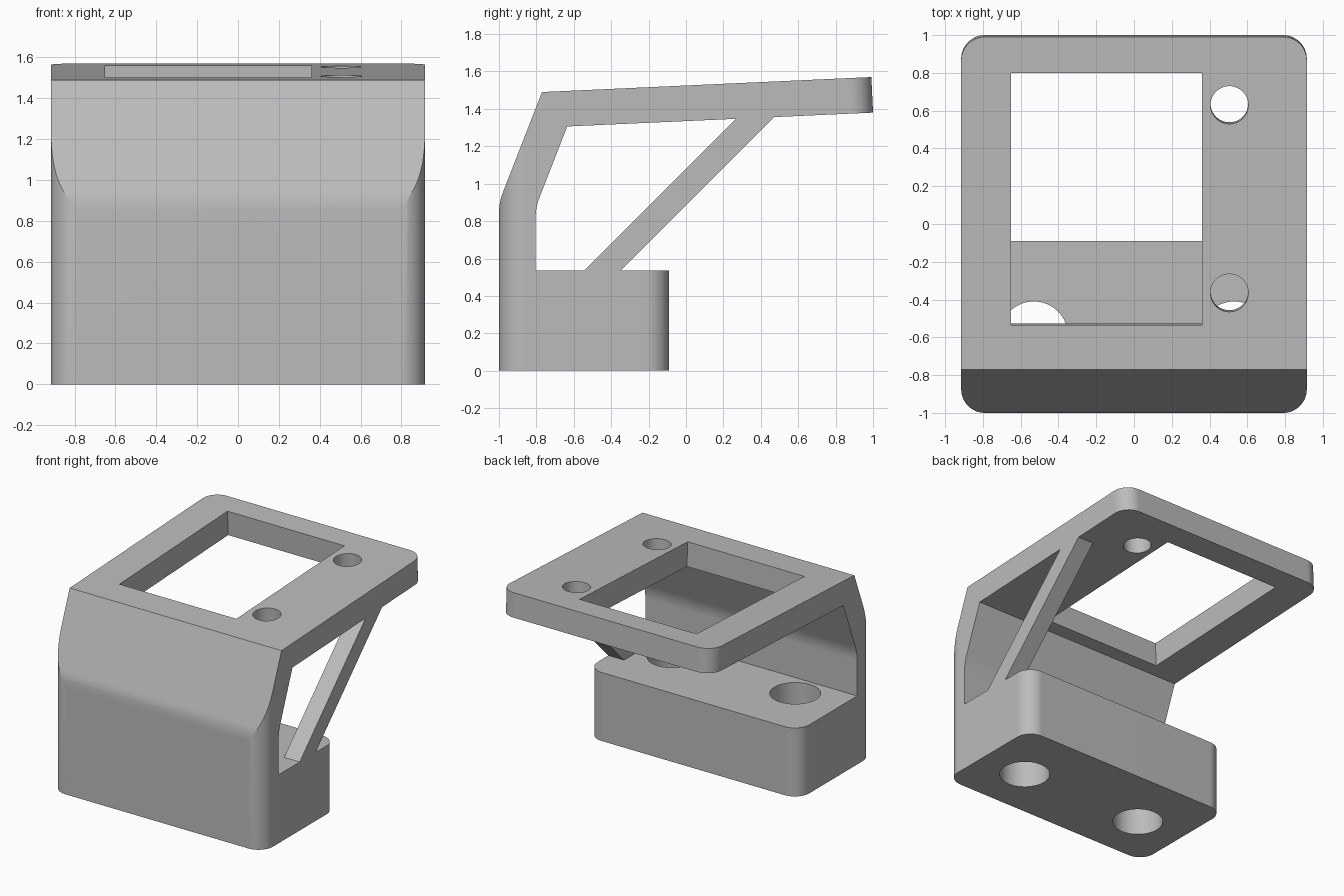
import bpy, bmesh, math
from mathutils import Vector, Matrix

if "Cube" in bpy.data.objects:
    bpy.data.objects.remove(bpy.data.objects["Cube"], do_unlink=True)

HALF = 0.915      # half width of the bracket
ROUND = 0.125     # corner radius
TILT = math.atan2(0.08, 1.76)

grey = bpy.data.materials.new("plain grey")
grey.use_nodes = True
grey.diffuse_color = (0.5, 0.5, 0.5, 1)
grey.node_tree.nodes["Principled BSDF"].inputs["Base Color"].default_value = (0.5, 0.5, 0.5, 1)


def to_object(name, bm):
    bmesh.ops.recalc_face_normals(bm, faces=bm.faces)
    mesh = bpy.data.meshes.new(name)
    bm.to_mesh(mesh)
    bm.free()
    obj = bpy.data.objects.new(name, mesh)
    mesh.materials.append(grey)
    bpy.context.collection.objects.link(obj)
    return obj


def prism(profile, x0, x1):
    """Extrude a (y, z) outline along x."""
    bm = bmesh.new()
    face = bm.faces.new([bm.verts.new((x0, y, z)) for y, z in profile])
    new = bmesh.ops.extrude_face_region(bm, geom=[face])["geom"]
    verts = [v for v in new if isinstance(v, bmesh.types.BMVert)]
    bmesh.ops.translate(bm, verts=verts, vec=(x1 - x0, 0, 0))
    return bm


def round_edges(bm, test):
    edges = [e for e in bm.edges if test(e)]
    bmesh.ops.bevel(bm, geom=edges, offset=ROUND, segments=12, profile=0.5,
                    affect='EDGES', clamp_overlap=False)


def bend(a, b, c, reach=0.06, steps=6):
    """Soft corner at b on the way from a to c."""
    a, b, c = Vector(a), Vector(b), Vector(c)
    p, q = b + (a - b).normalized() * reach, b + (c - b).normalized() * reach
    return [tuple(p * (1 - t) ** 2 + b * 2 * t * (1 - t) + q * t * t)
            for t in (i / steps for i in range(steps + 1))]


def upright(e):
    d = e.verts[0].co - e.verts[1].co
    return abs(d.z) > 0.15 and abs(d.x) < 0.001


def box(centre, size, tilt=0):
    bm = bmesh.new()
    bmesh.ops.create_cube(bm, size=1, matrix=Matrix.Translation(centre)
                          @ Matrix.Rotation(tilt, 4, 'X') @ Matrix.Diagonal((*size, 1)))
    return bm


def cylinder(centre, radius, depth, tilt=0):
    bm = bmesh.new()
    bmesh.ops.create_cone(bm, cap_ends=True, segments=64, radius1=radius, radius2=radius,
                          depth=depth, matrix=Matrix.Translation(centre)
                          @ Matrix.Rotation(tilt, 4, 'X'))
    return bm


def combine(target, bm, operation):
    tool = to_object("cutter", bm)
    tool.hide_render = True
    mod = target.modifiers.new(operation, 'BOOLEAN')
    mod.operation, mod.solver, mod.object = operation, 'EXACT', tool
    bpy.context.view_layer.objects.active = target
    bpy.ops.object.modifier_apply(modifier=mod.name)
    bpy.data.objects.remove(tool, do_unlink=True)


def top_z(y):
    return 1.49 + (y + 0.77) * math.tan(TILT)


# Base, front wall and tilted top plate as one outline
outline = ([(-1, 0)] + bend((-1, 0), (-1, 0.9), (-0.77, 1.49))
           + [(-0.77, 1.49), (0.991, 1.57), (1, 1.38), (-0.635, 1.306)]
           + bend((-0.635, 1.306), (-0.805, 0.87), (-0.805, 0.535))
           + [(-0.805, 0.535), (-0.09, 0.535), (-0.09, 0)])
bm = prism(outline, -HALF, HALF)
round_edges(bm, lambda e: upright(e) and (
    all(abs(v.co.y + 0.09) < 0.001 for v in e.verts) or all(v.co.y > 0.9 for v in e.verts)))
bracket = to_object("bracket", bm)

# Rounded front corners running up into the slope
shell = box((0, 0.5, 1), (2 * HALF, 3, 4))
round_edges(shell, lambda e: upright(e) and e.verts[0].co.y < 0)
combine(bracket, shell, 'INTERSECT')

# Diagonal strut flush with the left side
strut = prism([(-0.585, 0.495), (-0.39, 0.495), (0.51, 1.395), (0.315, 1.395)],
              HALF - 0.135, HALF)
combine(bracket, strut, 'UNION')

# Window and two small holes square to the top plate
combine(bracket, box((-0.145, 0.136, top_z(0.132) - 0.09), (1.01, 1.335, 0.4), TILT), 'DIFFERENCE')
for y in (-0.365, 0.63):
    combine(bracket, cylinder((0.505, y + 0.004, top_z(y) - 0.09), 0.1, 0.4, TILT), 'DIFFERENCE')

# Two large holes through the base
for side in (-1, 1):
    combine(bracket, cylinder((side * 0.53, -0.59, 0.25), 0.18, 0.7), 'DIFFERENCE')

# Smooth the rounded corners, keep the flat faces flat
bpy.ops.object.select_all(action='DESELECT')
bracket.select_set(True)
bpy.context.view_layer.objects.active = bracket
bpy.ops.object.shade_smooth_by_angle(angle=math.radians(18))
normals = bracket.modifiers.new("weighted normals", 'WEIGHTED_NORMAL')
normals.keep_sharp = True
